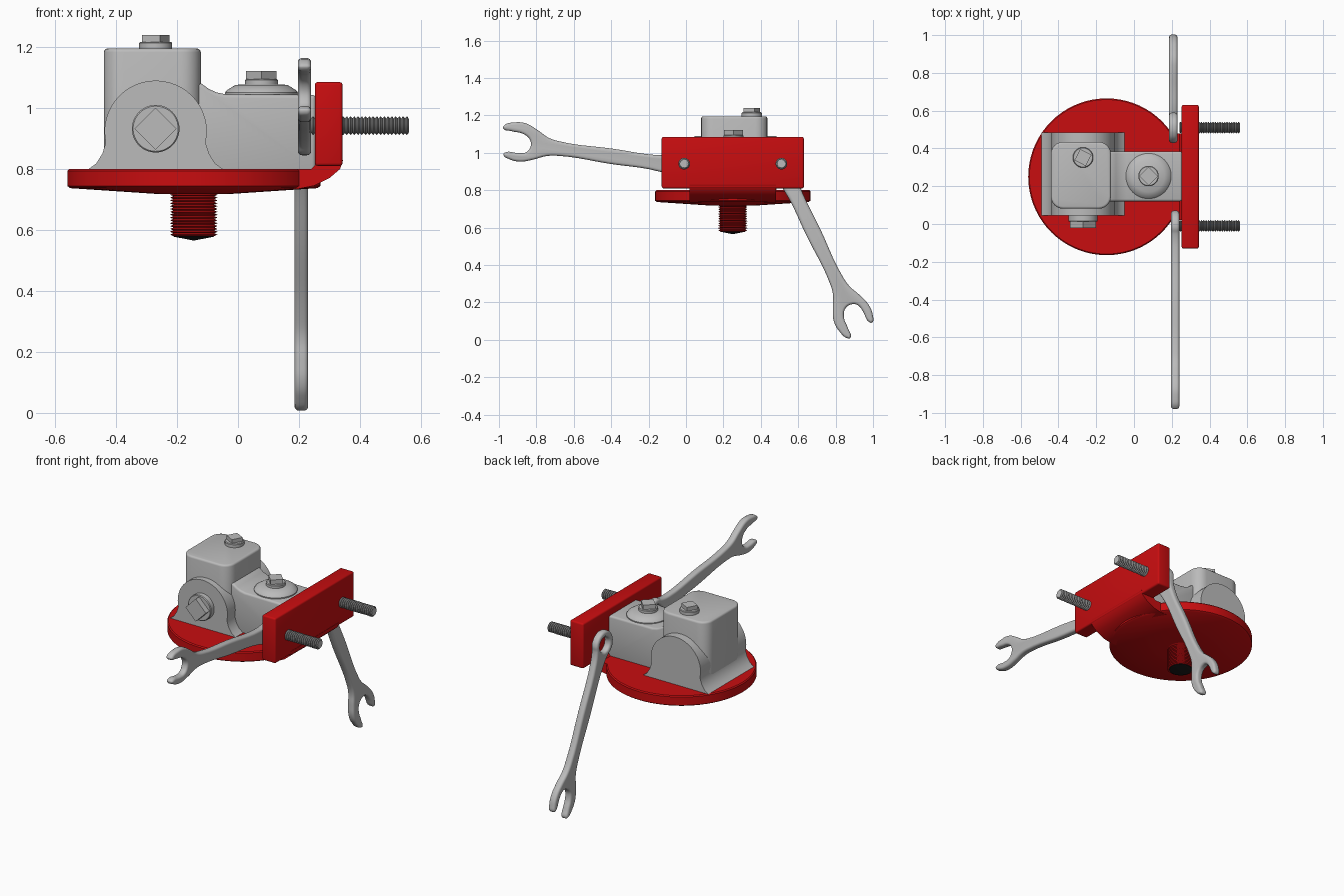
import bpy, bmesh, math
from mathutils import Matrix, Vector

if "Cube" in bpy.data.objects:
    bpy.data.objects.remove(bpy.data.objects["Cube"], do_unlink=True)


def material(name, color):
    m = bpy.data.materials.new(name)
    m.use_nodes = True
    m.diffuse_color = (*color, 1)
    m.node_tree.nodes["Principled BSDF"].inputs["Base Color"].default_value = (*color, 1)
    return m


RED = material("red_paint", (0.58, 0.004, 0.005))
STEEL = material("light_steel", (0.5, 0.5, 0.5))
DARK = material("dark_steel", (0.2, 0.2, 0.2))
BLACK = material("black", (0.01, 0.01, 0.01))
parts = []


def add(name, mesh, mat, matrix=None):
    mesh.materials.clear()
    mesh.materials.append(mat)
    ob = bpy.data.objects.new(name, mesh)
    bpy.context.collection.objects.link(ob)
    if matrix:
        ob.matrix_world = matrix
    parts.append(ob)
    return ob


def finish(name, bm, mat, matrix=None):
    bmesh.ops.recalc_face_normals(bm, faces=bm.faces)
    mesh = bpy.data.meshes.new(name)
    bm.to_mesh(mesh)
    bm.free()
    return add(name, mesh, mat, matrix)


def round_edges(bm, edges, width, segments):
    bmesh.ops.bevel(bm, geom=list(edges), offset=width, segments=segments,
                    profile=0.5, affect='EDGES', clamp_overlap=True)


def extrude_y(name, profile, y0, y1, mat, bevel=0.0):
    """Extrude an x-z outline from y0 to y1, rounding its sharp edges."""
    bm = bmesh.new()
    face = bm.faces.new([bm.verts.new((x, y0, z)) for x, z in profile])
    out = bmesh.ops.extrude_face_region(bm, geom=[face])
    for v in out["geom"]:
        if isinstance(v, bmesh.types.BMVert):
            v.co.y = y1
    bmesh.ops.recalc_face_normals(bm, faces=bm.faces)
    if bevel:
        sharp = [e for e in bm.edges if e.calc_face_angle(0) > 0.7]
        round_edges(bm, sharp, bevel, 3)
    return finish(name, bm, mat)


def lathe(name, profile, mat, matrix, sides=48):
    """Spin (radius, height) points around local z."""
    bm = bmesh.new()
    verts = [bm.verts.new((r, 0, h)) for r, h in profile]
    edges = [bm.edges.new(pair) for pair in zip(verts, verts[1:])]
    bmesh.ops.spin(bm, geom=verts + edges, cent=(0, 0, 0), axis=(0, 0, 1),
                   angle=math.tau, steps=sides, use_merge=True)
    bmesh.ops.remove_doubles(bm, verts=bm.verts, dist=1e-5)
    return finish(name, bm, mat, matrix)


def thread(radius, depth, start, length, turns):
    """Ridged profile for a threaded shank."""
    pitch = length / turns
    points = [(0, start)]
    for i in range(turns):
        points += [(radius - depth, start + i * pitch), (radius, start + (i + 0.5) * pitch)]
    return points + [(radius - depth, start + length), (0, start + length)]


def square_bolt(name, matrix, radius, thick, square, height):
    """Round washer carrying a square head."""
    lathe(name + "_washer", [(0, -0.01), (radius, -0.01), (radius, thick - 0.004),
                             (radius - 0.004, thick), (0, thick)], STEEL, matrix)
    lathe(name + "_head", [(0, 0), (square, 0), (square, height), (0, height)],
          STEEL, matrix, 4)


# Round base with shallow conical underside
base = Matrix.Translation((-0.145, 0.25, 0))
lathe("base_disc", [(0, 0.718), (0.12, 0.718), (0.405, 0.737), (0.415, 0.744),
                    (0.415, 0.794), (0.409, 0.8), (0, 0.8)], RED, base, 72)
lathe("stud_thread", thread(0.078, 0.011, 0.58, 0.14, 15), RED, base, 32)
lathe("stud_tip", [(0.068, 0.582), (0.066, 0.578), (0, 0.565)], BLACK, base, 32)

# Curved arm and upright mounting plate
extrude_y("base_arm", [(0.05, 0.735), (0.2, 0.735), (0.25, 0.745), (0.3, 0.77),
                       (0.335, 0.8), (0.345, 0.83), (0.27, 0.83), (0.24, 0.8),
                       (0.05, 0.8)], 0.02, 0.48, RED)
extrude_y("mounting_plate", [(0.252, 0.81), (0.343, 0.81), (0.343, 1.085), (0.252, 1.085)],
          -0.13, 0.63, RED, 0.01)

# Domed bracket with flared feet
right_side = [(-0.05, 0.8), (-0.075, 0.818), (-0.095, 0.85), (-0.106, 0.885)]
dome = [(-0.27 + 0.168 * math.cos(a), 0.922 + 0.168 * math.sin(a))
        for a in (math.pi * i / 24 for i in range(25))]
left_side = [(-0.54 - x, z) for x, z in reversed(right_side)]
extrude_y("domed_bracket", right_side + dome + left_side, 0.045, 0.485, STEEL)

# Tall housing with rounded corners
bm = bmesh.new()
bmesh.ops.create_cube(bm, size=1, matrix=Matrix.Translation((-0.281, 0.258, 0.998))
                      @ Matrix.Diagonal((0.318, 0.354, 0.394, 1)))
round_edges(bm, [e for e in bm.edges if abs(e.verts[0].co.z - e.verts[1].co.z) > 0.1], 0.065, 6)
top = max(bm.faces, key=lambda f: f.calc_center_median().z)
round_edges(bm, top.edges, 0.012, 3)
finish("tall_housing", bm, STEEL)

# Low gearbox with cover
extrude_y("low_gearbox", [(-0.2, 0.79), (0.255, 0.79), (0.255, 1.043), (-0.04, 1.045),
                          (-0.07, 1.051), (-0.095, 1.062), (-0.12, 1.08), (-0.2, 1.08)],
          0.12, 0.385, STEEL, 0.012)
cover = Matrix.Translation((0.077, 0.254, 0))
lathe("gearbox_cover", [(0, 1.03), (0.12, 1.03), (0.12, 1.05), (0.114, 1.058),
                        (0.085, 1.076), (0, 1.078)], STEEL, cover)

# Square bolts
square_bolt("gearbox_bolt", Matrix.Translation((0.077, 0.254, 1.077)), 0.054, 0.018, 0.05, 0.045)
square_bolt("housing_bolt", Matrix.Translation((-0.27, 0.352, 1.195))
            @ Matrix.Rotation(0.3, 4, 'Z'), 0.054, 0.022, 0.047, 0.045)
square_bolt("front_bolt", Matrix.Translation((-0.27, 0.045, 0.932))
            @ Matrix.Rotation(math.pi / 2, 4, 'X'), 0.078, 0.033, 0.069, 0.067)


def wrench(name, center, direction):
    """Rounded flat spanner: ring at the origin, open jaw along local x."""
    curve = bpy.data.curves.new(name, 'CURVE')
    curve.dimensions = '2D'
    curve.fill_mode = 'BOTH'
    curve.resolution_u = 5
    curve.extrude = 0.008
    curve.bevel_depth = 0.014
    curve.bevel_resolution = 3
    curve.offset = -0.014
    ring = [(0.08 * math.cos(a), 0.08 * math.sin(a))
            for a in (math.radians(50 + 26 * i) for i in range(11))]
    jaw = [(0.12, -0.045), (0.4, -0.041), (0.68, -0.039), (0.74, -0.05), (0.8, -0.08),
           (0.87, -0.108), (0.93, -0.105), (0.985, -0.08), (0.988, -0.066), (0.94, -0.056),
           (0.875, -0.05), (0.835, -0.022), (0.83, 0.02), (0.85, 0.046), (0.89, 0.055),
           (0.955, 0.06), (0.965, 0.074), (0.93, 0.094), (0.87, 0.098), (0.8, 0.076),
           (0.74, 0.05), (0.68, 0.039), (0.4, 0.041), (0.12, 0.045)]
    hole = [(0.046 * math.cos(a), 0.046 * math.sin(a))
            for a in (-math.tau * i / 10 for i in range(10))]
    for points in (ring + jaw, hole):
        spline = curve.splines.new('BEZIER')
        spline.bezier_points.add(len(points) - 1)
        spline.use_cyclic_u = True
        for bp, (u, v) in zip(spline.bezier_points, points):
            bp.co = (u, v, 0)
            bp.handle_left_type = bp.handle_right_type = 'AUTO'
    temp = bpy.data.objects.new(name + "_curve", curve)
    bpy.context.collection.objects.link(temp)
    bpy.context.view_layer.update()
    mesh = bpy.data.meshes.new_from_object(
        temp.evaluated_get(bpy.context.evaluated_depsgraph_get()))
    bpy.data.objects.remove(temp, do_unlink=True)
    bm = bmesh.new()
    bm.from_mesh(mesh)
    bmesh.ops.remove_doubles(bm, verts=bm.verts, dist=1e-5)
    dy, dz = Vector(direction).normalized()
    frame = Matrix(((0, 0, 1), (dy, -dz, 0), (dz, dy, 0))).to_4x4()
    finish(name, bm, STEEL, Matrix.Translation(center) @ frame)


# Wrenches hung on the threaded plate bolts
for side, y, ring_x, ring_z, aim in (("front", -0.01, 0.218, 0.925, (-0.99, 0.144)),
                                     ("rear", 0.51, 0.208, 0.93, (0.434, -0.901))):
    wrench(side + "_wrench", (ring_x, y, ring_z), aim)
    axis = Matrix.Translation((0, y, 0.942)) @ Matrix.Rotation(math.pi / 2, 4, 'Y')
    lathe(side + "_plate_bolt", thread(0.031, 0.007, 0.24, 0.32, 26), DARK, axis, 24)
    lathe(side + "_bolt_end", [(0, 0.5605), (0.022, 0.5605), (0.024, 0.559)], STEEL, axis, 24)

# Smooth shading with crisp edges
bpy.ops.object.select_all(action='DESELECT')
for ob in parts:
    ob.select_set(True)
bpy.context.view_layer.objects.active = parts[0]
bpy.ops.object.shade_smooth_by_angle(angle=math.radians(35))
